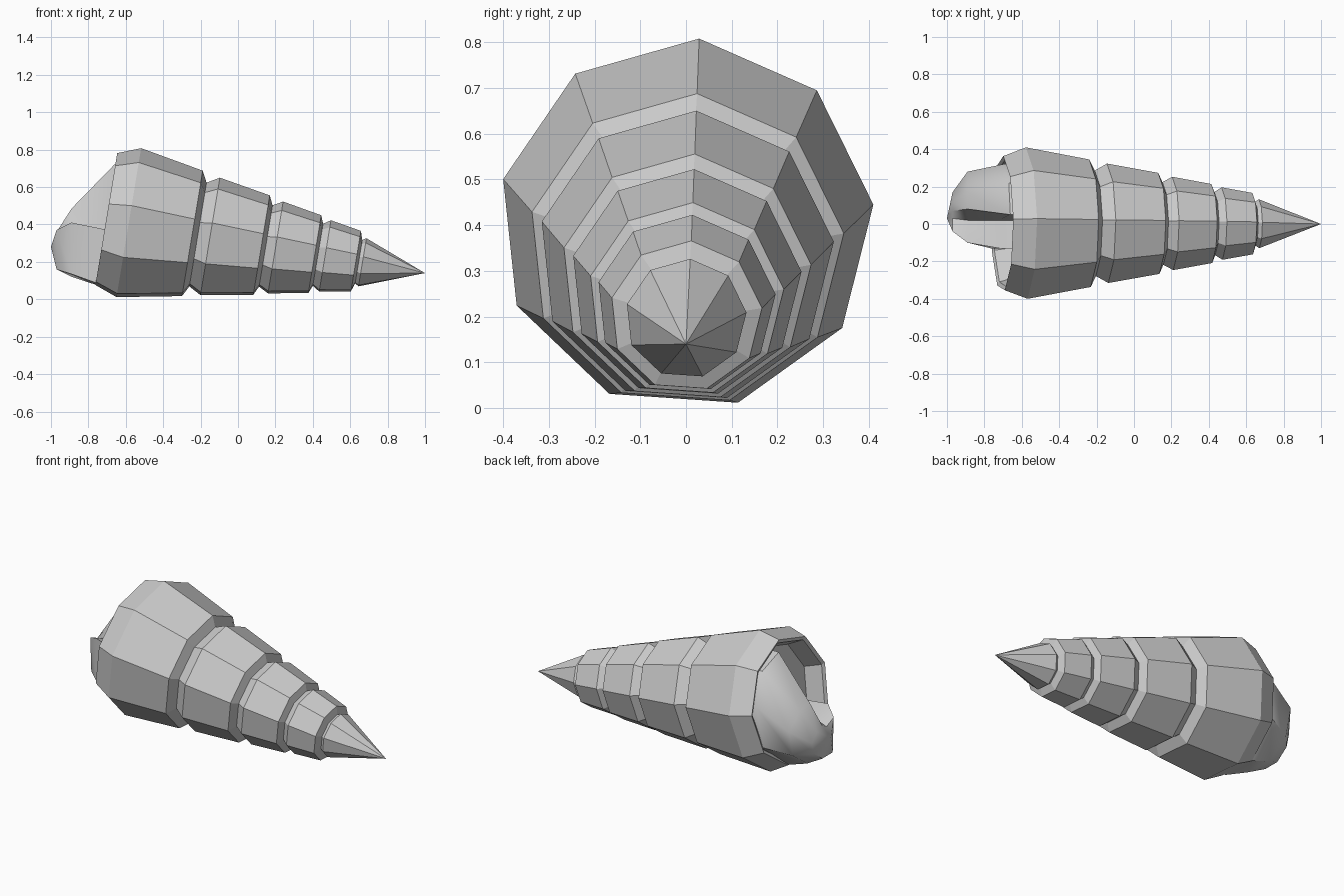
import bpy, bmesh, math
from mathutils import Vector

if "Cube" in bpy.data.objects:
    bpy.data.objects.remove(bpy.data.objects["Cube"])

SIDES = 9
TILT = math.radians(9.4)
APEX = Vector((1.0, 0.0, 0.14))
UP = Vector((math.sin(TILT), 0, math.cos(TILT)))
SIDE = Vector((0, 1, 0))


def ring(x, r):
    """Nine-sided ring centred on the tilted axis at the given x."""
    c = Vector((x, 0, APEX.z + (1.0 - x) * math.tan(TILT)))
    pts = []
    for k in range(SIDES):
        a = math.radians(4 + 360 / SIDES * k)
        pts.append(c + r * (math.cos(a) * UP + math.sin(a) * SIDE))
    return pts, c


def loft(name, rings, start=None, end=None):
    """Bridge rings of equal size, with optional closing points."""
    bm = bmesh.new()
    rows = [[bm.verts.new(p) for p in r] for r in rings]
    n = len(rows[0])
    for a, b in zip(rows, rows[1:]):
        for i in range(n):
            j = (i + 1) % n
            bm.faces.new((a[i], a[j], b[j], b[i]))
    for row, tip in ((rows[0], start), (rows[-1], end)):
        if tip is not None:
            v = bm.verts.new(tip)
            for i in range(n):
                bm.faces.new((row[i], row[(i + 1) % n], v))
    bmesh.ops.recalc_face_normals(bm, faces=bm.faces)
    me = bpy.data.meshes.new(name)
    bm.to_mesh(me)
    bm.free()
    ob = bpy.data.objects.new(name, me)
    bpy.context.collection.objects.link(ob)
    return ob


# Stepped shell: recessed mouth, then four whorls and the pointed spire
profile = [(-0.60, 0.31), (-0.695, 0.345), (-0.705, 0.365), (-0.585, 0.412),
           (-0.245, 0.347), (-0.215, 0.287),
           (-0.15, 0.325), (0.125, 0.275), (0.148, 0.225),
           (0.20, 0.254), (0.41, 0.215), (0.427, 0.172),
           (0.465, 0.197), (0.63, 0.167), (0.645, 0.12),
           (0.665, 0.133)]
loft("spiral_shell", [ring(x, r)[0] for x, r in profile],
     ring(-0.60, 0)[1], APEX)

# Mouth lip: curled spout lofted from y/z sections, with a groove behind its edge
rim = [(-.13, .375), (.02, .34), (.05, .72), (.22, .67),
       (.32, .5), (.30, .25), (.10, .08), (-.13, .09)]
mid = [(-.10, .41), (.02, .36), (.08, .485), (.17, .47),
       (.28, .38), (.24, .22), (.10, .12), (-.09, .135)]
tip = [(-.04, .37), (.03, .34), (.07, .36), (.12, .34),
       (.17, .29), (.15, .22), (.07, .16), (-.03, .16)]


def tilted(pts, x):
    return [Vector((x + (z - 0.425) * math.tan(TILT), y, z)) for y, z in pts]


lip = loft("mouth_lip",
           [tilted(rim, -0.62), tilted(rim, -0.71),
            [Vector((-.89, y, z)) for y, z in mid],
            [Vector((-.97, y, z)) for y, z in tip]],
           None, Vector((-1.0, 0.03, 0.28)))
bpy.context.view_layer.objects.active = lip
lip.select_set(True)
bpy.ops.object.shade_smooth_by_angle(angle=math.radians(40))
